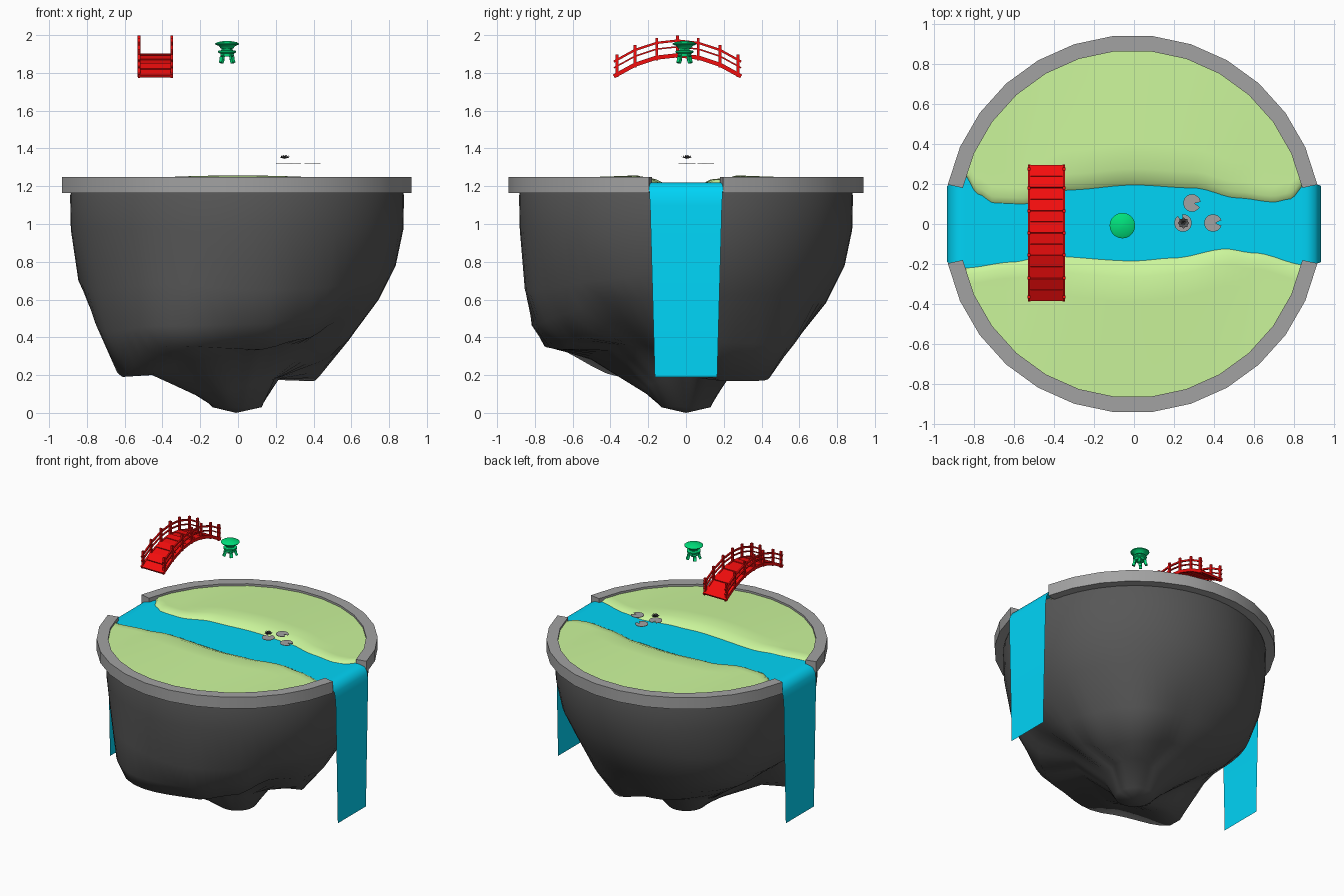
import bpy, bmesh, math
from mathutils import Vector

if "Cube" in bpy.data.objects:
    bpy.data.objects.remove(bpy.data.objects["Cube"])


def material(name, col):
    m = bpy.data.materials.new(name)
    m.diffuse_color = (*col, 1)
    m.use_nodes = True
    m.node_tree.nodes["Principled BSDF"].inputs["Base Color"].default_value = m.diffuse_color
    return m


WATER = material("water", (0.0, 0.66, 0.93))
GRASS = material("grass", (0.6, 0.92, 0.33))
RED = material("red_paint", (0.9, 0.004, 0.004))
GREEN = material("jade", (0.0, 0.75, 0.2))
STONE = material("stone", (0.36, 0.36, 0.36))
DARK = material("dark_rock", (0.095, 0.095, 0.095))


def finish(name, bm, mat=None, smooth=None):
    bmesh.ops.recalc_face_normals(bm, faces=bm.faces)
    me = bpy.data.meshes.new(name)
    bm.to_mesh(me)
    bm.free()
    ob = bpy.data.objects.new(name, me)
    bpy.context.collection.objects.link(ob)
    if mat:
        me.materials.append(mat)
    if smooth:
        bpy.ops.object.select_all(action='DESELECT')
        ob.select_set(True)
        bpy.context.view_layer.objects.active = ob
        bpy.ops.object.shade_smooth_by_angle(angle=math.radians(smooth))
    return ob


def skin(bm, rows, close_u=False, close_v=False):
    """Join rows of points with quads."""
    vs = [[bm.verts.new(p) for p in r] for r in rows]
    n, m = len(vs), len(vs[0])
    for i in range(n if close_u else n - 1):
        for j in range(m if close_v else m - 1):
            a, b, k = vs[i], vs[(i + 1) % n], (j + 1) % m
            bm.faces.new((a[j], a[k], b[k], b[j]))
    return vs


def lathe(bm, profile, cx, cy, n):
    rows = [[(cx + r * math.cos(2 * math.pi * i / n), cy + r * math.sin(2 * math.pi * i / n), z)
             for i in range(n)] for r, z in profile]
    vs = skin(bm, rows, close_v=True)
    bm.faces.new(vs[0])
    bm.faces.new(vs[-1])


def bar(bm, p, q, w, h):
    """Box from p to q, w wide sideways, h deep."""
    p, q = Vector(p), Vector(q)
    d = (q - p).normalized()
    side = d.cross(Vector((0, 0, 1)))
    side = side.normalized() if side.length > 1e-4 else Vector((1, 0, 0))
    up = side.cross(d)
    rows = [[c + side * (sx * w / 2) + up * (sy * h / 2)
             for sx, sy in ((-1, -1), (1, -1), (1, 1), (-1, 1))] for c in (p, q)]
    vs = skin(bm, rows, close_v=True)
    bm.faces.new(vs[0])
    bm.faces.new(vs[1])


def lerp_table(t, x):
    for (x0, a), (x1, b) in zip(t, t[1:]):
        if x <= x1:
            f = max(0, (x - x0) / (x1 - x0))
            f = f * f * (3 - 2 * f)
            return [u + (v - u) * f for u, v in zip(a, b)]
    return t[-1][1]


# Floating rock: (r, z) pairs for five lower rings in several directions
keys = [
    (0, (.84, .78, .75, .60, .60, .40, .46, .27, .20, .18)),
    (24, (.84, .78, .77, .63, .61, .37, .45, .17, .24, .18)),
    (52, (.84, .78, .77, .63, .64, .36, .51, .17, .26, .18)),
    (90, (.84, .78, .74, .58, .58, .38, .44, .24, .20, .17)),
    (150, (.85, .74, .78, .54, .67, .42, .50, .31, .22, .14)),
    (182, (.84, .70, .76, .53, .63, .43, .47, .32, .23, .13)),
    (209, (.84, .65, .80, .43, .70, .19, .52, .20, .24, .09)),
    (243, (.87, .68, .86, .46, .81, .355, .55, .28, .23, .10)),
    (280, (.85, .65, .79, .47, .66, .335, .42, .33, .21, .14)),
    (302, (.83, .66, .76, .52, .66, .39, .42, .36, .20, .16)),
    (325, (.83, .70, .76, .61, .64, .48, .42, .36, .20, .17)),
    (360, (.84, .78, .75, .60, .60, .40, .46, .27, .20, .18))]
bm = bmesh.new()
cols = []
for i in range(60):
    deg = i * 6
    k = lerp_table(keys, deg)
    prof = [(.87, 1.2), (.884, 1.15), (.88, .97)] + list(zip(k[::2], k[1::2])) + [(.13, .03)]
    c, s = math.cos(math.radians(deg)), math.sin(math.radians(deg))
    cols.append([(r * c - .005, r * s, z) for r, z in prof])
vs = skin(bm, cols, close_u=True)
tip = bm.verts.new((-.01, 0, 0))
for i in range(60):
    bm.faces.new((vs[i][-1], vs[(i + 1) % 60][-1], tip))
finish("rock_base", bm, DARK, 70)

# Two stone rim arcs
bm = bmesh.new()
for start in (12, 192):
    rows = []
    for i in range(14):
        a = math.radians(start + 12 * i)
        rows.append([(r * math.cos(a) - .007, r * math.sin(a), z)
                     for r, z in ((.868, 1.165), (.945, 1.165), (.945, 1.25), (.868, 1.25))])
    vs = skin(bm, rows, close_v=True)
    bm.faces.new(vs[0])
    bm.faces.new(vs[-1])
finish("stone_rim", bm, STONE, 30)

# Grass with a winding channel between two banks
north = [(-.85, (.245,)), (-.78, (.15,)), (-.7, (.105,)), (-.55, (.1,)), (-.33, (.17,)), (0, (.195,)),
         (.3, (.18,)), (.52, (.13,)), (.7, (.11,)), (.78, (.125,)), (.86, (.2,))]
south = [(-.85, (-.22,)), (-.6, (-.19,)), (-.45, (-.16,)), (0, (-.185,)), (.2, (-.17,)),
         (.46, (-.125,)), (.6, (-.145,)), (.86, (-.205,))]
bm = bmesh.new()
rows = []
for i in range(53):
    x = .878 * math.cos(math.radians(12 + 3 * i))
    edge = math.sqrt(.878 ** 2 - x * x)
    halves = []
    for bank, s in ((north, 1), (south, -1)):
        yb = s * lerp_table(bank, x)[0]
        top = 1.235 + .022 * max(0, 1 - (x / .6) ** 2)
        pts = []
        for off, z in ((-.05, 1.17), (0, 1.22), (.03, 1.236), (.08, top)):
            pts.append((x, s * min(yb + off, edge), z))
        y0 = min(yb + .08, edge)
        for f in (.2, .5, .8, 1):
            pts.append((x, s * (y0 + (edge - y0) * f), top + (1.235 - top) * f))
        halves.append(pts)
    rows.append(halves[0][::-1] + halves[1])
skin(bm, rows)
finish("grass_ground", bm, GRASS, 60)

# River sheet spilling over both ends
half = [(-.935, .19, .165), (-.935, 1.1, .19), (-.928, 1.165, .194), (-.905, 1.205, .197),
        (-.865, 1.22, .2), (-.84, 1.22, .235), (-.4, 1.22, .21)]
path = half + [(-x, z, w) for x, z, w in half[::-1]]
bm = bmesh.new()
skin(bm, [[(x, -w, z), (x, w, z)] for x, z, w in path])
finish("river_and_waterfalls", bm, WATER, 50)

# Arched bridge
BX, BY, HW = -.4375, -.045, .087


def arch(y):
    return 1.893 - .11 * (y / .335) ** 2


bm = bmesh.new()
ys = [-.32, -.225, -.11, 0, .11, .225, .32]
ends = [-.337] + ys[1:-1] + [.337]
for a, b in zip(ends, ends[1:]):
    for sx in (-1, 1):
        x = BX + sx * HW
        bar(bm, (x, BY + a, arch(a)), (x, BY + b, arch(b)), .012, .022)
        for h, t in ((.045, .008), (.078, .012)):
            bar(bm, (x, BY + a, arch(a) + h), (x, BY + b, arch(b) + h), .010, t)
    for k in range(2):
        p, q = a + (b - a) * k / 2, a + (b - a) * (k + 1) / 2
        za, zb = [arch(a) + (arch(b) - arch(a)) * f for f in (k / 2, k / 2 + .5)]
        lift = .004 * k
        bar(bm, (BX, BY + p + .001, za + lift), (BX, BY + q - .001, zb + lift), .176, .014)
for y in ys:
    for sx in (-1, 1):
        x = BX + sx * HW
        bar(bm, (x, BY + y, arch(y) - .015), (x, BY + y, arch(y) + .104), .015, .015)
finish("arched_bridge", bm, RED)

# Small garden lantern
LX, LY = -.058, -.008
bm = bmesh.new()
lathe(bm, [(.034, 1.93), (.042, 1.942), (.062, 1.95), (.064, 1.955), (.05, 1.963), (.008, 1.97)], LX, LY, 20)
lathe(bm, [(.03, 1.91), (.03, 1.932)], LX, LY, 6)
lathe(bm, [(.034, 1.887), (.036, 1.902), (.047, 1.908), (.047, 1.917), (.03, 1.92)], LX, LY, 16)
for i in range(4):
    a = math.radians(45 + 90 * i)
    pts = [(LX + r * math.cos(a), LY + r * math.sin(a), z)
           for r, z in ((.022, 1.9), (.036, 1.886), (.037, 1.87), (.045, 1.853))]
    for p, q in zip(pts, pts[1:]):
        bar(bm, p, q, .02, .017)
finish("garden_lantern", bm, GREEN, 40)

# Notched lily pads
bm = bmesh.new()
for x, y, deg in ((.245, .005, 110), (.29, .105, -10), (.395, .005, 0)):
    rim = [(.012, 0)] + [(.044, 18 + 324 * i / 16) for i in range(17)]
    rows = [[(x + r * math.cos(math.radians(deg + t)), y + r * math.sin(math.radians(deg + t)), z)
             for r, t in rim] for z in (1.318, 1.321)]
    vs = skin(bm, rows, close_v=True)
    bm.faces.new(vs[0])
    bm.faces.new(vs[1])
finish("lily_pads", bm, STONE)

# Lotus flower: rings of pointed petals
bm = bmesh.new()
for n, r, z, turn in ((8, .029, 1.357, 0), (8, .022, 1.364, .4), (6, .012, 1.366, .2)):
    for i in range(n):
        a = 2 * math.pi * i / n + turn
        pts = [(0, 0, 1.345), (r * .7, -.008, 1.351), (r, 0, z), (r * .7, .008, 1.351)]
        bm.faces.new([bm.verts.new((.247 + u * math.cos(a) - v * math.sin(a),
                                    .005 + u * math.sin(a) + v * math.cos(a), w)) for u, v, w in pts])
finish("lotus_flower", bm, DARK)
